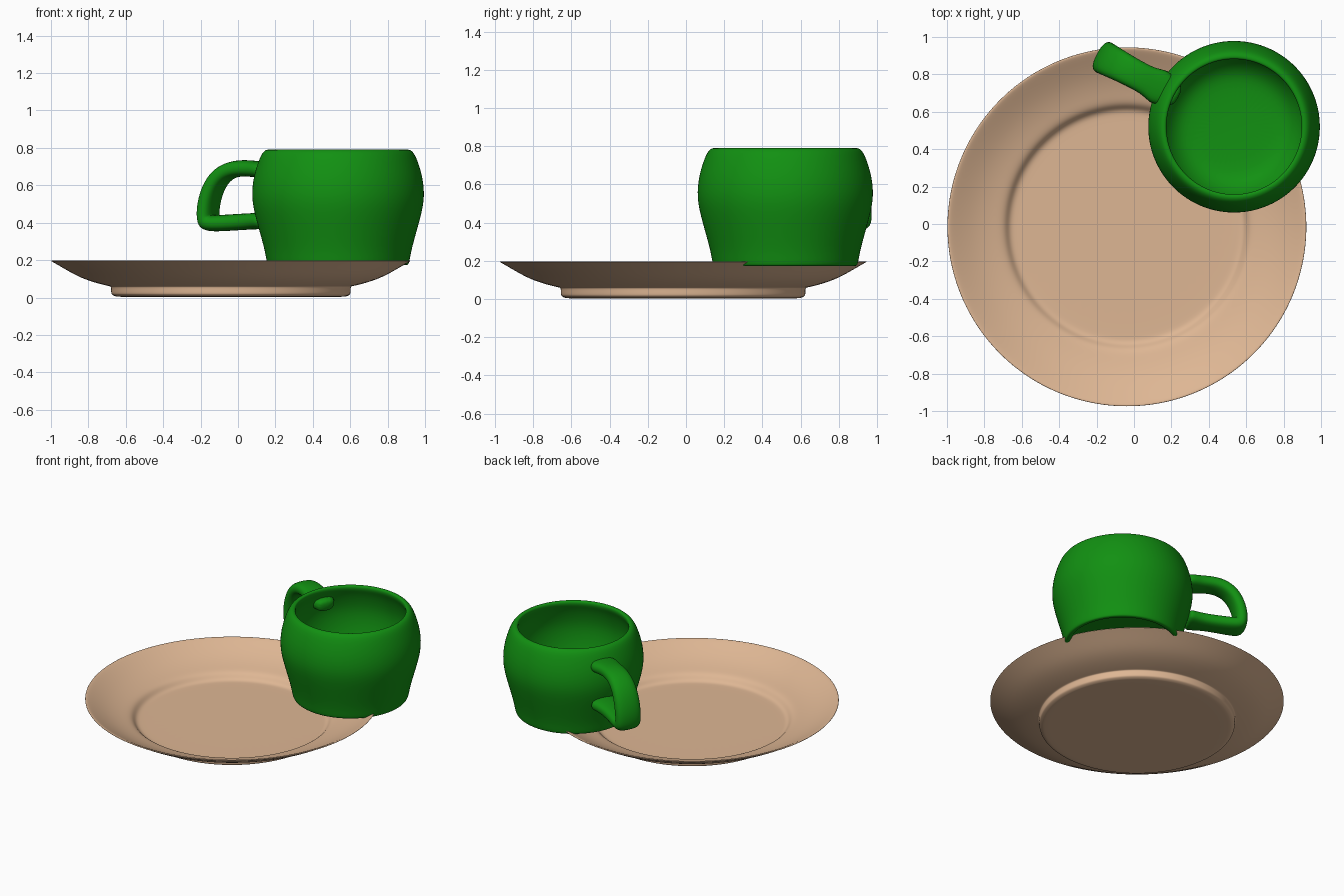
import bpy, bmesh, math
from mathutils import Vector

if "Cube" in bpy.data.objects:
    bpy.data.objects.remove(bpy.data.objects["Cube"])


def material(name, rgb):
    m = bpy.data.materials.new(name)
    m.diffuse_color = (*rgb, 1)
    m.use_nodes = True
    m.node_tree.nodes["Principled BSDF"].inputs["Base Color"].default_value = m.diffuse_color
    return m


GREEN = material("glossy green", (0.006, 0.28, 0.006))
TAN = material("tan clay", (0.73, 0.47, 0.295))


def finish(name, bm, mat, levels=2):
    bmesh.ops.recalc_face_normals(bm, faces=bm.faces)
    for f in bm.faces:
        f.smooth = True
    me = bpy.data.meshes.new(name)
    bm.to_mesh(me)
    bm.free()
    me.materials.append(mat)
    ob = bpy.data.objects.new(name, me)
    bpy.context.collection.objects.link(ob)
    mod = ob.modifiers.new("smooth", "SUBSURF")
    mod.levels = mod.render_levels = levels
    return ob


def bridge(bm, a, b):
    n = len(a)
    for i in range(n):
        bm.faces.new((a[i], a[(i + 1) % n], b[(i + 1) % n], b[i]))


def lathe(name, profile, centre, mat, seg=48):
    """Revolve (radius, z) points; the first and last lie on the axis."""
    bm = bmesh.new()
    rings = []
    for r, z in profile[1:-1]:
        rings.append([bm.verts.new((centre[0] + r * math.cos(2 * math.pi * i / seg),
                                    centre[1] + r * math.sin(2 * math.pi * i / seg), z))
                      for i in range(seg)])
    for a, b in zip(rings, rings[1:]):
        bridge(bm, a, b)
    for ring, (_, z) in ((rings[0], profile[0]), (rings[-1], profile[-1])):
        tip = bm.verts.new((*centre, z))
        for i in range(seg):
            bm.faces.new((ring[i], ring[(i + 1) % seg], tip))
    return finish(name, bm, mat)


# Saucer: flat foot, flared rim, recessed well
lathe("saucer", [
    (0, 0.003), (0.60, 0.003), (0.618, 0.005), (0.638, 0.014), (0.642, 0.024),
    (0.642, 0.052), (0.645, 0.06), (0.66, 0.062), (0.74, 0.082), (0.82, 0.112),
    (0.90, 0.158), (0.955, 0.19), (0.965, 0.195), (0.958, 0.199),
    (0.945, 0.196), (0.89, 0.165), (0.81, 0.125), (0.73, 0.098), (0.675, 0.085),
    (0.65, 0.07), (0.632, 0.045), (0.61, 0.036), (0.58, 0.035), (0, 0.035),
], (-0.038, -0.015), TAN)

# Cup: rounded body with a foot ring and hollow inside
CUP = Vector((0.535, 0.52, 0))
lathe("cup", [
    (0, 0.198), (0.31, 0.198), (0.335, 0.195), (0.345, 0.177), (0.355, 0.173),
    (0.372, 0.173), (0.38, 0.181), (0.386, 0.215), (0.397, 0.27), (0.428, 0.38),
    (0.455, 0.48), (0.463, 0.56), (0.452, 0.65), (0.425, 0.735), (0.405, 0.775),
    (0.387, 0.79), (0.37, 0.791), (0.362, 0.783), (0.362, 0.76), (0.385, 0.72),
    (0.412, 0.63), (0.418, 0.55), (0.402, 0.44), (0.365, 0.33), (0.30, 0.255),
    (0.22, 0.235), (0, 0.23),
], CUP[:2], GREEN)

# Handle: (distance from the cup axis, height, half width), swept as a flat oval
PATH = [
    (0.335, 0.668, 0.06), (0.39, 0.675, 0.075), (0.45, 0.682, 0.105),
    (0.51, 0.688, 0.082), (0.58, 0.693, 0.08), (0.65, 0.683, 0.082),
    (0.71, 0.65, 0.086), (0.755, 0.59, 0.09), (0.783, 0.51, 0.092),
    (0.79, 0.44, 0.092), (0.782, 0.398, 0.092), (0.73, 0.396, 0.088),
    (0.63, 0.402, 0.078), (0.53, 0.407, 0.078), (0.46, 0.41, 0.10),
    (0.425, 0.41, 0.10),
]
HALF_THICK = 0.045
ang = math.radians(152)
out = Vector((math.cos(ang), math.sin(ang), 0))
side = Vector((-out.y, out.x, 0))
up = Vector((0, 0, 1))
pts = [Vector((s, z)) for s, z, _ in PATH]
bm = bmesh.new()
rings = []
for k, (p, (_, _, w)) in enumerate(zip(pts, PATH)):
    before = (p - pts[k - 1]).normalized() if k else None
    after = (pts[k + 1] - p).normalized() if k < len(pts) - 1 else before
    before = before or after
    t = (before + after).normalized()
    n = Vector((-t.y, t.x)) / max(t.dot(before), 0.7)
    ring = []
    for i in range(12):
        c, s = math.cos(i * math.pi / 6), math.sin(i * math.pi / 6)
        a = math.copysign(abs(c) ** 0.75, c) * w
        b = math.copysign(abs(s) ** 0.75, s) * HALF_THICK
        q = p + n * b
        ring.append(bm.verts.new(CUP + out * q.x + up * q.y + side * a))
    rings.append(ring)
for a, b in zip(rings, rings[1:]):
    bridge(bm, a, b)
bm.faces.new(rings[0])
bm.faces.new(rings[-1])
finish("handle", bm, GREEN)
